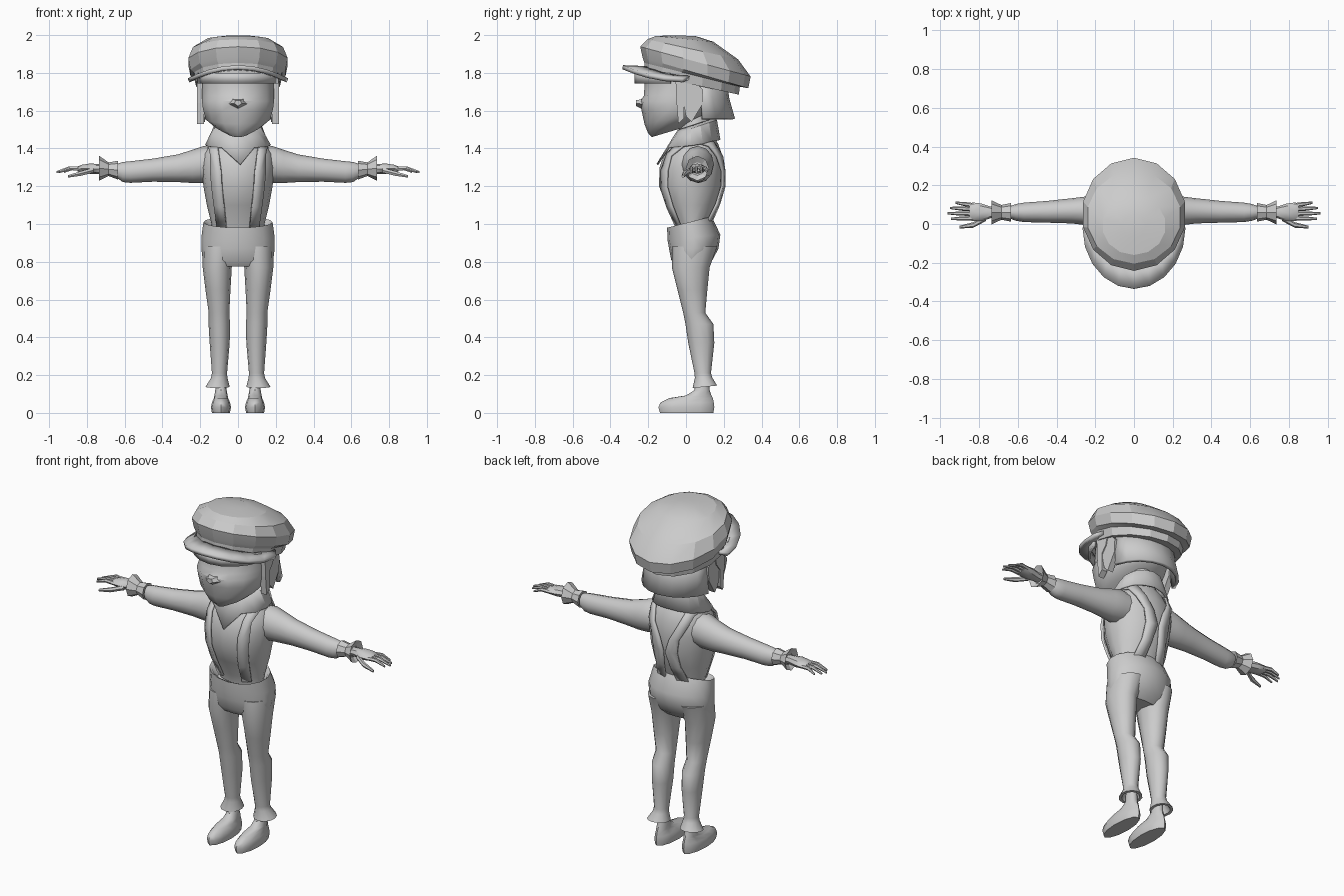
import bpy, bmesh
from math import sin, cos, pi, radians
from mathutils import Vector as V
from mathutils.bvhtree import BVHTree


def loft(name, rows, closed=True, caps=True, mirror=False, thick=0, smooth=40):
    """Skin rows of points; closed rows make tubes, open rows make sheets."""
    bm = bmesh.new()
    vs = [[bm.verts.new(p) for p in r] for r in rows]
    n = len(rows[0])
    for a, b in zip(vs, vs[1:]):
        for i in range(n if closed else n - 1):
            j = (i + 1) % n
            bm.faces.new((a[i], a[j], b[j], b[i]))
    if closed and caps:
        bm.faces.new(vs[0])
        bm.faces.new(vs[-1])
    bmesh.ops.recalc_face_normals(bm, faces=bm.faces)
    me = bpy.data.meshes.new(name)
    bm.to_mesh(me)
    bm.free()
    ob = bpy.data.objects.new(name, me)
    bpy.context.collection.objects.link(ob)
    if thick:
        m = ob.modifiers.new("Thickness", 'SOLIDIFY')
        m.thickness, m.offset = thick, 0
    if mirror:
        m = ob.modifiers.new("Mirror", 'MIRROR')
        m.use_mirror_merge = False
    if smooth:
        bpy.ops.object.select_all(action='DESELECT')
        bpy.context.view_layer.objects.active = ob
        ob.select_set(True)
        bpy.ops.object.shade_smooth_by_angle(angle=radians(smooth))
    return ob


def flat_ring(z, x0, x1, yf, yb, slope=0, n=14):
    """Horizontal ellipse, a vertex at the front, tilted by slope in y."""
    cx, rx, cy, ry = (x0 + x1) / 2, (x1 - x0) / 2, (yf + yb) / 2, (yb - yf) / 2
    return [V((cx + rx * sin(2 * pi * i / n), cy - ry * cos(2 * pi * i / n),
               z - slope * ry * cos(2 * pi * i / n))) for i in range(n)]


def body(rows, n=14):
    return [flat_ring(r[0], -r[1], r[1], *r[2:], n=n) for r in rows]


def side_rings(rows, n=10):
    """Rings across the x axis: x, centre y, radius y, centre z, radius z."""
    return [[V((x, cy + ry * cos(2 * pi * i / n), cz + rz * sin(2 * pi * i / n)))
             for i in range(n)] for x, cy, ry, cz, rz in rows]


def arc(a0, a1, n, f):
    """Sample f over angles in degrees; -90 is the front."""
    return [V(f(radians(a0 + (a1 - a0) * i / n))) for i in range(n + 1)]


# Torso with neck
torso = loft("torso", body([
    (0.95, .135, -.04, .105), (1.0, .14, -.05, .12), (1.1, .165, -.105, .165),
    (1.2, .183, -.143, .193), (1.3, .195, -.14, .198), (1.37, .185, -.115, .19),
    (1.425, .145, -.075, .17), (1.47, .09, -.035, .14), (1.6, .07, -.05, .11)], 16))
tree = BVHTree.FromPolygons([v.co for v in torso.data.vertices],
                            [p.vertices for p in torso.data.polygons])


def on_torso(p, gap):
    hit, nrm, _, _ = tree.find_nearest(V(p))
    return hit + nrm * gap


# Suspender straps, snapped to the torso surface
path = [(.10, -.06, .98), (.115, -.11, 1.08), (.125, -.14, 1.18), (.13, -.14, 1.28),
        (.137, -.10, 1.37), (.14, -.03, 1.43), (.135, .06, 1.45), (.13, .14, 1.43),
        (.11, .2, 1.36), (.07, .22, 1.28), (.045, .22, 1.2), (.06, .19, 1.1),
        (.08, .13, .98)]
loft("strap", [[on_torso((x + d, y, z), .012) for d in (-.035, 0, .035)]
               for x, y, z in path], closed=False, thick=.012, mirror=True)

# Shirt collar: stands at the back and drops to a point in front
top_edge = flat_ring(1.525, -.10, .10, -.04, .145, .33)
fold = flat_ring(1.51, -.125, .125, -.055, .16, .35)
hem = [on_torso((p.x * 1.35, p.y * 1.3 - .01, 1.42 - (.09 if i == 0 else 0)
                 - .04 * cos(2 * pi * i / 14)), .018) for i, p in enumerate(fold)]
loft("collar", [top_edge, fold, hem], caps=False, thick=.01, smooth=25)

# Trousers: hips with an open waist, then flared legs
loft("trouser_hips", body([
    (.95, .14, -.06, .11, .25), (1.0, .17, -.085, .12, .25), (1.01, .183, -.10, .135, .25),
    (.93, .194, -.098, .182, .1), (.87, .194, -.09, .172), (.81, .187, -.078, .14),
    (.775, .17, -.05, .10)], 16))
loft("trouser_leg", [flat_ring(*r, n=12) for r in [
    (.88, .01, .188, -.075, .165), (.77, .033, .187, -.075, .125),
    (.65, .04, .172, -.045, .113), (.53, .046, .155, -.015, .102),
    (.47, .042, .156, -.003, .145), (.37, .044, .15, .012, .15),
    (.21, .058, .138, .045, .132), (.185, .056, .143, .047, .14),
    (.138, .044, .172, .035, .165, .1), (.138, .06, .155, .05, .15, .1),
    (.19, .07, .13, .06, .125)]], mirror=True)

# Shoes and ankles
loft("shoe", [flat_ring(*r, n=12) for r in [
    (0, .043, .138, -.138, .145), (.03, .037, .143, -.146, .15),
    (.055, .042, .138, -.135, .147), (.078, .052, .128, -.09, .142),
    (.092, .055, .125, .0, .135), (.12, .06, .12, .045, .125),
    (.2, .065, .118, .055, .12)]], mirror=True)

# Sleeves
loft("sleeve", side_rings([
    (.10, .06, .085, 1.315, .085), (.18, .063, .085, 1.315, .098),
    (.24, .068, .075, 1.305, .088), (.32, .068, .065, 1.295, .073),
    (.45, .063, .056, 1.285, .061), (.57, .06, .05, 1.275, .057),
    (.61, .06, .043, 1.275, .053), (.635, .06, .034, 1.28, .04)], 12), mirror=True)

# Flared cuffs, pinched in the middle
loft("cuff", side_rings([
    (.645, .06, .03, 1.285, .03), (.635, .06, .048, 1.285, .05),
    (.685, .06, .038, 1.29, .036), (.735, .06, .062, 1.295, .066),
    (.715, .06, .035, 1.292, .035)], 8), mirror=True, smooth=25)

# Hands: palm, four fingers, thumb
loft("palm", side_rings([
    (.68, .06, .027, 1.29, .024), (.74, .06, .03, 1.292, .026),
    (.785, .06, .045, 1.293, .027), (.83, .063, .048, 1.293, .02),
    (.85, .063, .044, 1.291, .013)], 8), mirror=True)


def digit(name, a, m, b, r):
    pts = [V(a), V(m), V(b)]
    loft(name, [[p + V((0, k * cos(t * pi / 3), k * sin(t * pi / 3))) for t in range(6)]
                for p, k in zip(pts, (r, r * .95, r * .5))], mirror=True)


for name, y0, y1, x1 in [("index_finger", .03, .027, .945), ("middle_finger", .053, .055, .962),
                         ("ring_finger", .076, .083, .95), ("little_finger", .096, .11, .922)]:
    digit(name, (.825, y0, 1.292), ((.83 + x1) / 2, (y0 + y1) / 2, 1.295), (x1, y1, 1.275), .0115)
digit("thumb", (.765, .03, 1.285), (.83, -.005, 1.268), (.90, -.016, 1.252), .015)

# Head, tapering to the chin
loft("head", body([
    (1.487, .06, -.182, .0, .3), (1.52, .125, -.202, .06, .28), (1.56, .175, -.22, .12, .18),
    (1.61, .19, -.235, .15, .05), (1.65, .196, -.245, .165), (1.68, .196, -.222, .17),
    (1.74, .193, -.22, .175), (1.82, .19, -.21, .18)], 14))
loft("nose", [[V((x, -.215, z)) for x, z in
               ((-.06, 1.635), (-.035, 1.663), (.035, 1.663), (.06, 1.635), (0, 1.6))],
              [V((x, -.266, z)) for x, z in
               ((-.02, 1.638), (-.012, 1.655), (.012, 1.655), (.02, 1.638), (0, 1.625))]])


# Ears and side locks: flat outlines in the side plane
def slab(name, outline, x0, x1):
    loft(name, [[V((x, y, z)) for y, z in outline] for x in (x0, x1)], mirror=True, smooth=0)


slab("ear", [(0, 1.74), (.05, 1.75), (.09, 1.71), (.085, 1.63), (.03, 1.54), (.0, 1.57), (-.015, 1.65)],
     .175, .21)
slab("side_lock", [(-.055, 1.76), (.04, 1.77), (.02, 1.70), (-.012, 1.66), (-.01, 1.56),
                   (-.04, 1.53), (-.05, 1.64)], .18, .216)

# Hair at the back and fringe under the visor
loft("back_hair", [arc(15, 165, 8, lambda t, k=k: (k[0] * cos(t), .03 + k[1] * sin(t), k[2]))
                   for k in [(.195, .175, 1.76), (.20, .19, 1.66), (.21, .22, 1.555)]],
     closed=False, thick=.02, smooth=25)
loft("fringe", [arc(-165, -15, 8, lambda t, z=z: (.215 * cos(t), -.02 + .245 * sin(t), z))
                for z in (1.745, 1.80)], closed=False, thick=.015, smooth=25)

# Flat cap: tilted crown and band
loft("cap_crown", body([
    (1.74, .228, -.222, .28, -.22), (1.79, .238, -.22, .285, -.25),
    (1.80, .258, -.23, .33, -.29), (1.86, .27, -.242, .342, -.27),
    (1.925, .245, -.205, .275, -.22), (1.98, .165, -.16, .145, -.1),
    (1.997, .06, -.07, .05, -.03)]), smooth=20)

# Cap visor, curving up at the front
loft("cap_visor", [arc(-180, 0, 10, f) for f in (
    lambda t: (.225 * cos(t), .02 + .23 * sin(t), 1.775 + .05 * sin(t) ** 2),
    lambda t: (.262 * cos(t), -.02 + .315 * sin(t), 1.76 + .07 * sin(t) ** 2))],
     closed=False, thick=.022, smooth=25)
